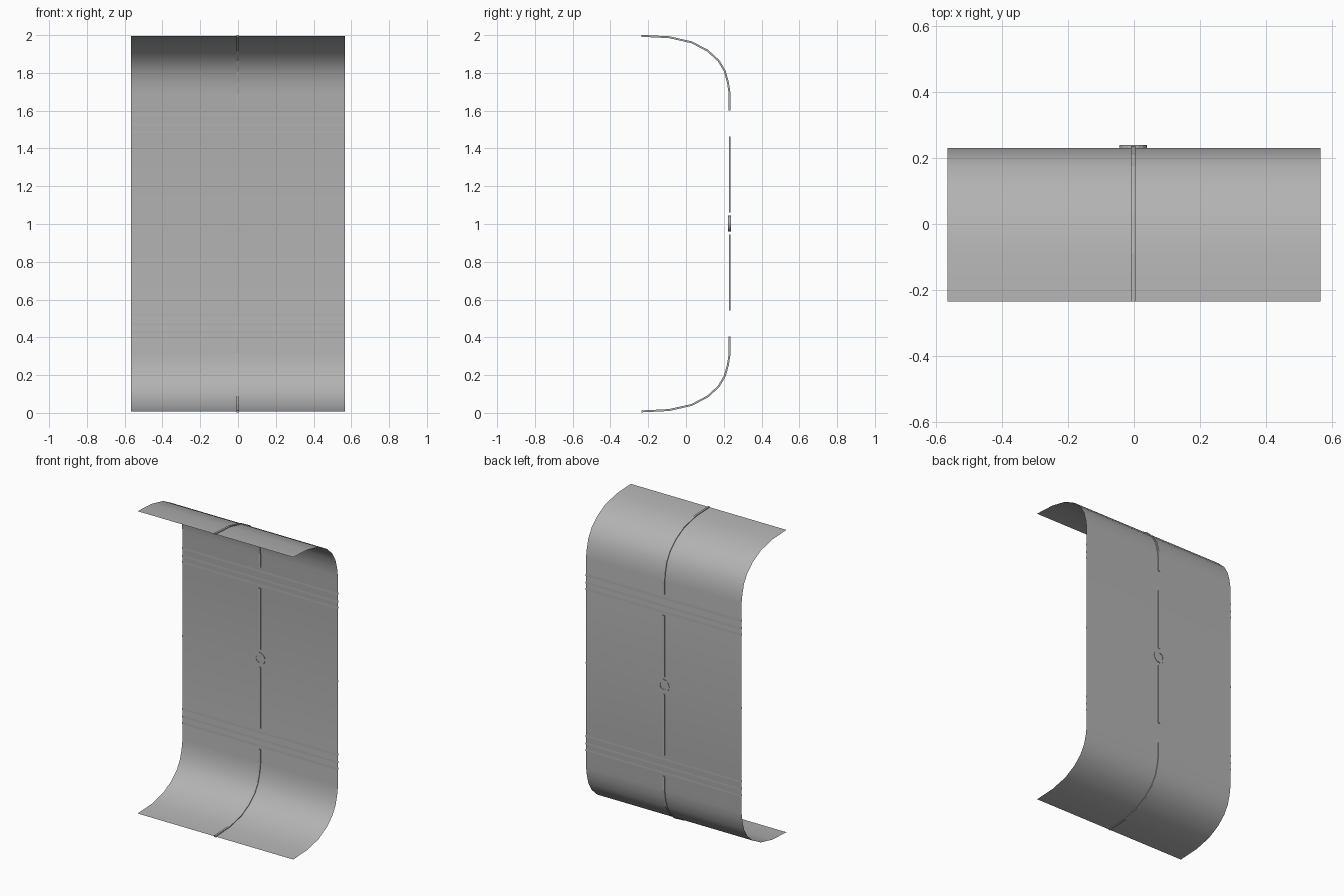
import bpy, bmesh, math

if "Cube" in bpy.data.objects:
    bpy.data.objects.remove(bpy.data.objects["Cube"])

Y = 0.231          # plane of the flat middle
HX = 0.566         # half width
# upper half of the curved side profile (y, z), from flat part to lip
CURVE = [(Y, 1.69), (0.222, 1.75), (0.205, 1.81), (0.172, 1.865),
         (0.115, 1.917), (0.03, 1.962), (-0.09, 1.989), (-0.235, 1.996)]

grey = bpy.data.materials.new("mid_grey")
grey.diffuse_color = (0.45, 0.45, 0.45, 1)
grey.use_nodes = True
grey.node_tree.nodes["Principled BSDF"].inputs["Base Color"].default_value = grey.diffuse_color


def make(name, verts, faces, smooth=False):
    me = bpy.data.meshes.new(name)
    me.from_pydata(verts, [], faces)
    bm = bmesh.new()
    bm.from_mesh(me)
    bmesh.ops.recalc_face_normals(bm, faces=bm.faces)
    bm.to_mesh(me)
    bm.free()
    me.materials.append(grey)
    ob = bpy.data.objects.new(name, me)
    bpy.context.collection.objects.link(ob)
    for p in me.polygons:
        p.use_smooth = smooth


def flip(pts):
    return [(y, 2.004 - z) for y, z in pts]


def sweep_line(name, pts, t, x=-0.002, w=0.013):
    """Rectangular strip following a (y, z) path, standing proud of both faces."""
    verts, faces = [], []
    for i, (y, z) in enumerate(pts):
        a, b = pts[max(i - 1, 0)], pts[min(i + 1, len(pts) - 1)]
        dy, dz = b[0] - a[0], b[1] - a[1]
        d = math.hypot(dy, dz)
        ny, nz = dz / d * t / 2, -dy / d * t / 2
        for sx, s in ((-1, -1), (1, -1), (1, 1), (-1, 1)):
            verts.append((x + sx * w / 2, y + s * ny, z + s * nz))
        if i:
            k = 4 * i
            for j in range(4):
                n = (j + 1) % 4
                faces.append((k - 4 + j, k - 4 + n, k + n, k + j))
    e = len(verts) - 4
    faces += [(0, 1, 2, 3), (e, e + 1, e + 2, e + 3)]
    make(name, verts, faces)


def marking(name, x0, x1, z, w, off):
    """Flat marking laid just off both faces of the flat panel."""
    verts = [(x, Y + s * off, z + h * w / 2) for s in (-1, 1)
             for x, h in ((x0, -1), (x1, -1), (x1, 1), (x0, 1))]
    make(name, verts, [(0, 1, 2, 3), (7, 6, 5, 4)])


# curved sheet
profile = flip(CURVE)[::-1] + CURVE
verts = [(x, y, z) for y, z in profile for x in (-HX, HX)]
faces = [(2 * i, 2 * i + 1, 2 * i + 3, 2 * i + 2) for i in range(len(profile) - 1)]
make("curved_sheet", verts, faces, smooth=True)

# vertical centre lines
upper = [(Y, 1.60)] + CURVE
sweep_line("upper_centre_line", upper, 0.01)
sweep_line("lower_centre_line", flip(upper), 0.01)
sweep_line("middle_line_top", [(Y, 1.06), (Y, 1.462)], 0.009)
sweep_line("middle_line_bottom", [(Y, 0.542), (Y, 0.944)], 0.009)

# horizontal lines: three near each end, one split across the middle
for z in (1.577, 1.526, 1.485, 0.519, 0.470, 0.427):
    marking("cross_line", -HX, HX, z, 0.013, 0.0045)
for x0, x1 in ((-HX, -0.06), (0.056, HX)):
    marking("halfway_line", x0, x1, 1.0, 0.012, 0.0045)

# centre ring
N = 16
verts, faces = [], []
for i in range(N):
    a = 2 * math.pi * i / N
    for r, y in ((0.025, -0.008), (0.042, -0.008), (0.042, 0.008), (0.025, 0.008)):
        verts.append((r * math.cos(a) - 0.002, Y + y, 1.002 + r * math.sin(a)))
    for j in range(4):
        m, n = (i + 1) % N, (j + 1) % 4
        faces.append((4 * i + j, 4 * i + n, 4 * m + n, 4 * m + j))
make("centre_ring", verts, faces)

# thin square panel behind the ring
marking("centre_panel", -0.06, 0.056, 1.002, 0.112, 0.005)
